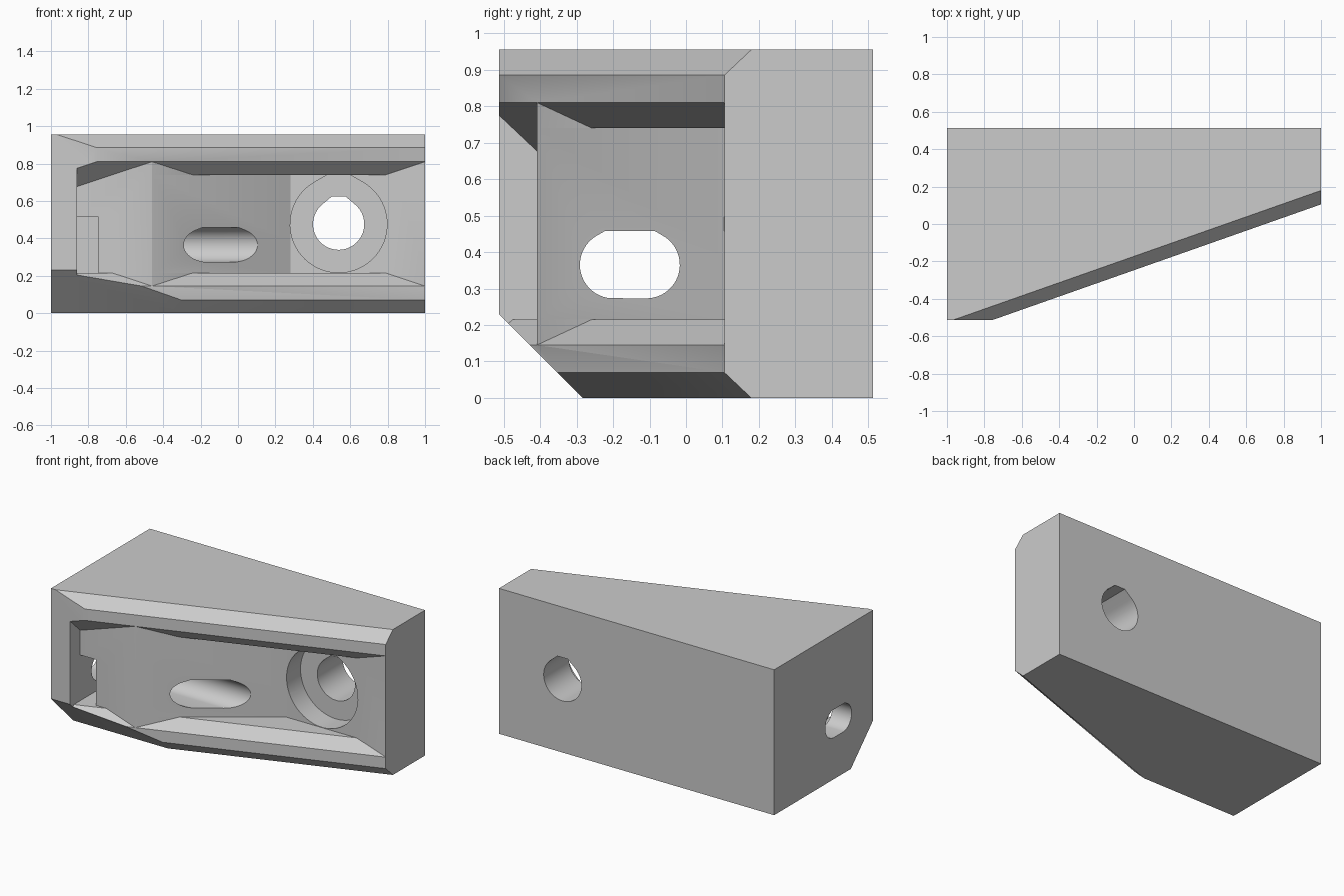
import bpy, bmesh, math
from mathutils import Vector

cube = bpy.data.objects.get("Cube")
if cube:
    bpy.data.objects.remove(cube, do_unlink=True)

BACK, HEIGHT, BEVEL = 0.513, 0.955, 0.07
FRONT_POINT = Vector((1, 0.105, 0))            # on the slanted front
OUT = Vector((0.352, -1, 0)).normalized()      # slanted front's normal
UP = Vector((0, 0, 1))


def add_object(name, bm):
    bmesh.ops.recalc_face_normals(bm, faces=bm.faces[:])
    mesh = bpy.data.meshes.new(name)
    bm.to_mesh(mesh)
    bm.free()
    obj = bpy.data.objects.new(name, mesh)
    bpy.context.collection.objects.link(obj)
    return obj


def convex(name, low, high, planes):
    """Box trimmed by (point, outward normal) planes."""
    bm = bmesh.new()
    bmesh.ops.create_cube(bm, size=1)
    for v in bm.verts:
        v.co = [(a + b) / 2 + c * (b - a) for a, b, c in zip(low, high, v.co)]
    for point, normal in planes:
        cut = bmesh.ops.bisect_plane(
            bm, geom=bm.verts[:] + bm.edges[:] + bm.faces[:], dist=1e-5,
            plane_co=point, plane_no=normal, clear_outer=True)["geom_cut"]
        edges = [e for e in cut if isinstance(e, bmesh.types.BMEdge) and e.is_boundary]
        if edges:
            bmesh.ops.edgeloop_fill(bm, edges=edges)
    return add_object(name, bm)


def hole(name, axis, center, r, top, start, stretch, span):
    """Flat-topped round hole along x or y, optionally stretched to a slot."""
    steps = 48
    tip = (r - top * math.sin(start)) / math.cos(start)
    arc = [start - (math.pi + 2 * start) * i / steps for i in range(steps + 1)]
    profile = [(r * math.cos(a), r * math.sin(a)) for a in arc]
    profile += [(-tip, top), (tip, top)]
    bm = bmesh.new()
    verts = []
    for u, w in profile:
        u += math.copysign(stretch, u) + center[0]
        w += center[1]
        verts.append(bm.verts.new((span[0], u, w) if axis == "x" else (u, span[0], w)))
    face = bm.faces.new(verts)
    new = bmesh.ops.extrude_face_region(bm, geom=[face])["geom"]
    length = span[1] - span[0]
    shift = (length, 0, 0) if axis == "x" else (0, length, 0)
    bmesh.ops.translate(bm, vec=shift, verts=[v for v in new if isinstance(v, bmesh.types.BMVert)])
    return add_object(name, bm)


def at_front(z):
    return FRONT_POINT + UP * z


# Wedge body with bevelled front edges and an angled lower corner
body = convex("wedge_block", (-1, -BACK, 0), (1, BACK, HEIGHT), [
    (FRONT_POINT, OUT),
    (at_front(HEIGHT - BEVEL), OUT + UP),
    (at_front(BEVEL), OUT - UP),
    (Vector((0, -0.283, 0)), Vector((0, -1, -1))),
])

# Pocket cutters: straight recess plus a flared mouth
mouth = (FRONT_POINT + OUT * 0.05, OUT)
flare_top = (at_front(0.81), UP - OUT)
flare_bottom = (at_front(0.145), -UP - OUT)
corner = Vector((-0.46, -0.409, 0))
slant = (corner, Vector((corner.y - 0.105, 0.28 - corner.x, 0)))
cutters = [
    convex("main_recess", (-1, -0.9, 0.215), (1.2, 0.105, 0.74), [mouth, slant]),
    convex("main_flare", (-1, -0.9, 0), (1.2, 0.105, HEIGHT),
           [mouth, slant, flare_top, flare_bottom]),
    convex("side_recess", (-0.86, -0.9, 0.215), (-0.3, corner.y, HEIGHT), [mouth, flare_top]),
    convex("side_flare", (-0.86, -0.9, 0), (-0.3, corner.y, HEIGHT),
           [mouth, flare_top, flare_bottom]),
    # Nut trap crossing the slot
    convex("nut_trap", (-0.86, -0.45, 0.215), (-0.745, 0.05, 0.515), []),
    # Bolt holes
    hole("counterbore", "y", (0.538, 0.476), 0.259, 0.2635, math.radians(60), 0, (0.09, 0.25)),
    hole("bolt_hole", "y", (0.538, 0.476), 0.137, 0.148, math.radians(50), 0, (0.2, 0.7)),
    hole("side_slot", "x", (-0.154, 0.365), 0.092, 0.093, math.radians(60), 0.045, (-1.2, 0.2)),
]
for cutter in cutters:
    cutter.hide_render = True
    mod = body.modifiers.new(cutter.name, "BOOLEAN")
    mod.operation, mod.solver, mod.object = "DIFFERENCE", "EXACT", cutter

# Bake the cuts and drop the cutters
bpy.context.view_layer.update()
graph = bpy.context.evaluated_depsgraph_get()
result = bpy.data.meshes.new_from_object(body.evaluated_get(graph))
body.modifiers.clear()
body.data = result
for cutter in cutters:
    bpy.data.objects.remove(cutter, do_unlink=True)

# Material
grey = bpy.data.materials.new("light_grey")
grey.use_nodes = True
colour = (0.6, 0.6, 0.6, 1)
grey.diffuse_color = colour
grey.node_tree.nodes["Principled BSDF"].inputs["Base Color"].default_value = colour
body.data.materials.clear()
body.data.materials.append(grey)

# Smooth the round holes, keep the edges crisp
bpy.ops.object.select_all(action="DESELECT")
body.select_set(True)
bpy.context.view_layer.objects.active = body
bpy.ops.object.shade_smooth_by_angle(angle=math.radians(20))
